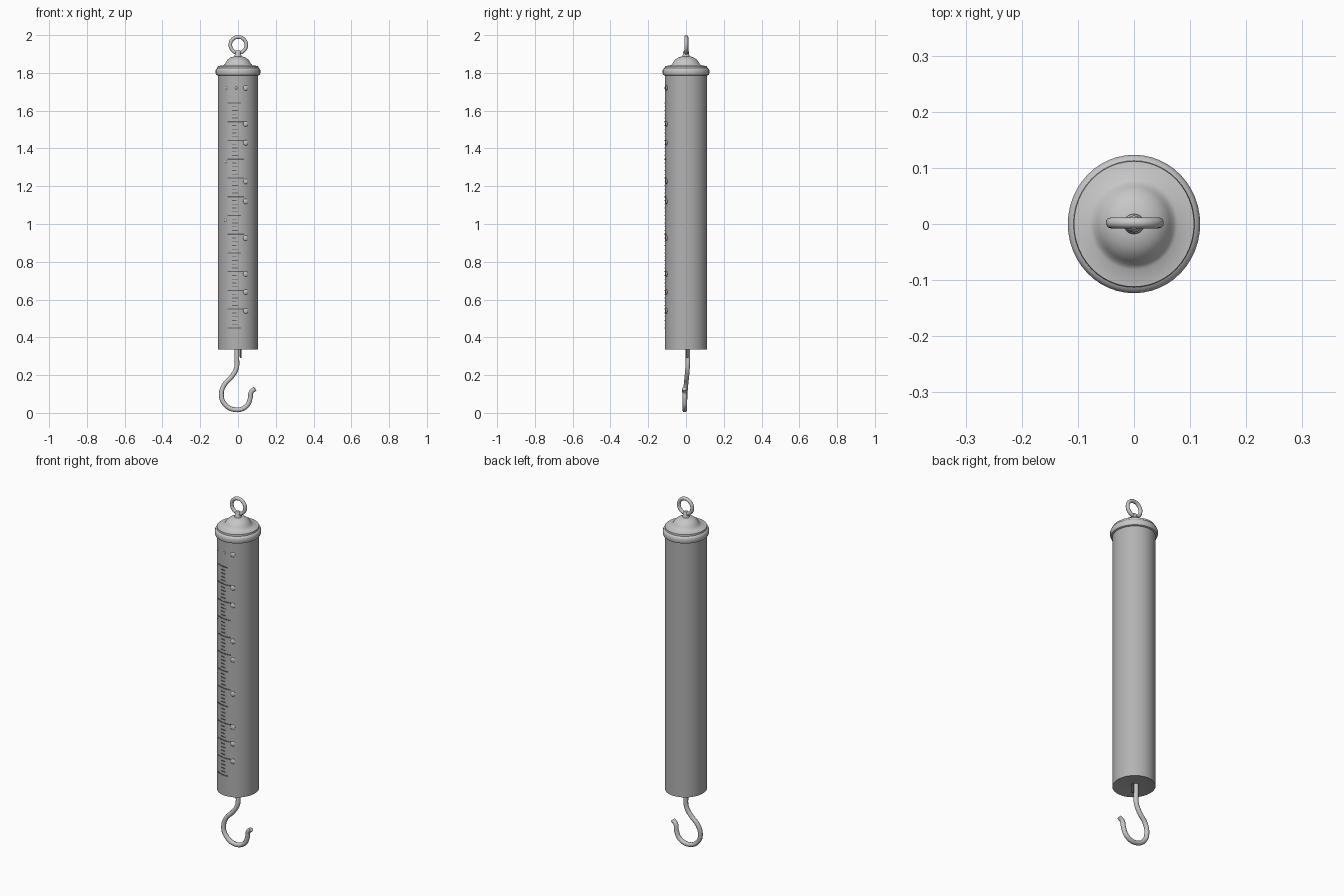
import bpy, bmesh, math
from mathutils import Vector

if "Cube" in bpy.data.objects:
    bpy.data.objects.remove(bpy.data.objects["Cube"])

def mat(name, c):
    m = bpy.data.materials.new(name)
    m.diffuse_color = (c, c, c, 1)
    m.use_nodes = True
    m.node_tree.nodes["Principled BSDF"].inputs["Base Color"].default_value = m.diffuse_color
    return m

body_grey = mat("steel grey", 0.45)
cap_grey = mat("light steel", 0.57)
mark_grey = mat("dark mark", 0.13)
RX, RY = 0.107, 0.112   # tube is very slightly oval

def finish(name, bm, m, smooth=True, angle=40):
    bmesh.ops.recalc_face_normals(bm, faces=bm.faces[:])
    me = bpy.data.meshes.new(name)
    bm.to_mesh(me)
    bm.free()
    ob = bpy.data.objects.new(name, me)
    bpy.context.collection.objects.link(ob)
    me.materials.append(m)
    if smooth:
        bpy.ops.object.select_all(action='DESELECT')
        ob.select_set(True)
        bpy.context.view_layer.objects.active = ob
        bpy.ops.object.shade_smooth_by_angle(angle=math.radians(angle))
    return ob

def lathe(name, profile, m, sy=1.0, n=48):
    bm = bmesh.new()
    rings = []
    for r, z in profile:
        if r == 0:
            rings.append([bm.verts.new((0, 0, z))] * n)
        else:
            rings.append([bm.verts.new((r * math.cos(2 * math.pi * i / n),
                                        r * sy * math.sin(2 * math.pi * i / n), z)) for i in range(n)])
    for a, b in zip(rings, rings[1:]):
        for i in range(n):
            j = (i + 1) % n
            bm.faces.new(list(dict.fromkeys((a[i], a[j], b[j], b[i]))))
    return finish(name, bm, m)

def tube(name, pts, r, m, closed=False):
    # smooth curve swept with a round section, turned into a mesh
    cu = bpy.data.curves.new(name, 'CURVE')
    cu.dimensions = '3D'
    cu.bevel_depth = r
    cu.bevel_resolution = 3
    cu.use_fill_caps = True
    cu.resolution_u = 6
    sp = cu.splines.new('BEZIER')
    sp.bezier_points.add(len(pts) - 1)
    for bp, p in zip(sp.bezier_points, pts):
        bp.co = p
        bp.handle_left_type = bp.handle_right_type = 'AUTO'
    sp.use_cyclic_u = closed
    ob = bpy.data.objects.new(name, cu)
    bpy.context.collection.objects.link(ob)
    bpy.ops.object.select_all(action='DESELECT')
    ob.select_set(True)
    bpy.context.view_layer.objects.active = ob
    bpy.ops.object.convert(target='MESH')
    ob = bpy.context.view_layer.objects.active
    ob.name = name
    ob.data.materials.clear()
    ob.data.materials.append(m)
    bpy.ops.object.shade_smooth_by_angle(angle=math.radians(50))

# tube body, with a shallow hollow underneath
lathe("body_tube", [(0, 0.345), (0.098, 0.337), (RX, 0.335), (RX, 1.80), (0, 1.80)],
      body_grey, RY / RX)

# domed cap with rolled rim
lathe("top_cap", [(0, 1.786), (0.108, 1.786), (0.115, 1.789), (0.118, 1.798), (0.118, 1.814),
                  (0.114, 1.823), (0.108, 1.826), (0.107, 1.836), (0.078, 1.840), (0.070, 1.846),
                  (0.064, 1.858), (0.054, 1.871), (0.040, 1.881), (0.022, 1.887), (0, 1.888)],
      cap_grey, 1.045)

# neck and hanging ring
lathe("ring_neck", [(0, 1.88), (0.018, 1.88), (0.018, 1.893), (0.015, 1.899), (0.015, 1.912),
                    (0.010, 1.918), (0, 1.919)], cap_grey, n=20)
tube("hanging_ring", [(0.0015 + 0.042 * math.cos(math.pi * k / 4), 0.002,
                       1.948 + 0.042 * math.sin(math.pi * k / 4)) for k in range(8)],
     0.010, cap_grey, True)

# hook
tube("hook", [(-0.006, 0.01, 0.37), (-0.006, 0.01, 0.29), (-0.009, 0.008, 0.235), (-0.035, 0.004, 0.19),
              (-0.072, 0.0, 0.15), (-0.088, -0.004, 0.10), (-0.073, -0.006, 0.05),
              (-0.015, -0.007, 0.0165), (0.043, -0.006, 0.034), (0.064, -0.006, 0.075),
              (0.070, -0.008, 0.11), (0.090, -0.01, 0.128)], 0.0125, cap_grey)

# small stop strip beside the hook stem
bm = bmesh.new()
bmesh.ops.create_cube(bm, size=1)
for v in bm.verts:
    v.co = Vector((0.015 + v.co.x * 0.007, 0.008 + v.co.y * 0.01, 0.318 + v.co.z * 0.055))
finish("stem_strip", bm, mark_grey, False)

# scale ticks, thin plates wrapped on the front of the tube
def plate(bm, x0, x1, z, h, t=0.0025):
    cols = []
    for k in range(4):
        x = x0 + (x1 - x0) * k / 3
        a = math.asin(x / RX)
        ring = []
        for e, dz in ((-0.002, -h), (t, -h), (t, h), (-0.002, h)):
            ring.append(bm.verts.new(((RX + e) * math.sin(a), -(RY + e) * math.cos(a), z + dz / 2)))
        cols.append(ring)
    for a, b in zip(cols, cols[1:]):
        for i in range(4):
            bm.faces.new((a[i], a[(i + 1) % 4], b[(i + 1) % 4], b[i]))
    bm.faces.new(cols[0])
    bm.faces.new(cols[-1])

bm = bmesh.new()
for i in range(13):
    z = 0.45 + i * 0.0992
    plate(bm, -0.055, 0.015 if i in (0, 4, 6, 12) else 0.032, z, 0.006)
    for k in range(1, 5):
        if i < 12:
            plate(bm, -0.030, 0.0 if k % 2 else -0.008, z + k * 0.0198, 0.004)
finish("scale_ticks", bm, mark_grey, False)

# raised dots beside the scale
dots = [(0.040, z) for z in (1.72, 1.53, 1.43, 1.225, 1.12, 0.925, 0.735, 0.64, 0.54)]
small = [(-0.062, 1.72), (-0.010, 1.72), (-0.066, 1.33), (-0.066, 1.02)]
bm = bmesh.new()
for x, z, r in [(*d, 0.014) for d in dots] + [(*d, 0.007) for d in small]:
    c = Vector((x, -RY * math.sqrt(1 - (x / RX) ** 2), z))
    new = bmesh.ops.create_uvsphere(bm, u_segments=12, v_segments=8, radius=r)['verts']
    for v in new:
        v.co.y *= 0.4
        # lean the dot onto the curved wall
        v.co.y += v.co.x * (x / RX)* 0.5
        v.co += c
finish("scale_dots", bm, cap_grey)
